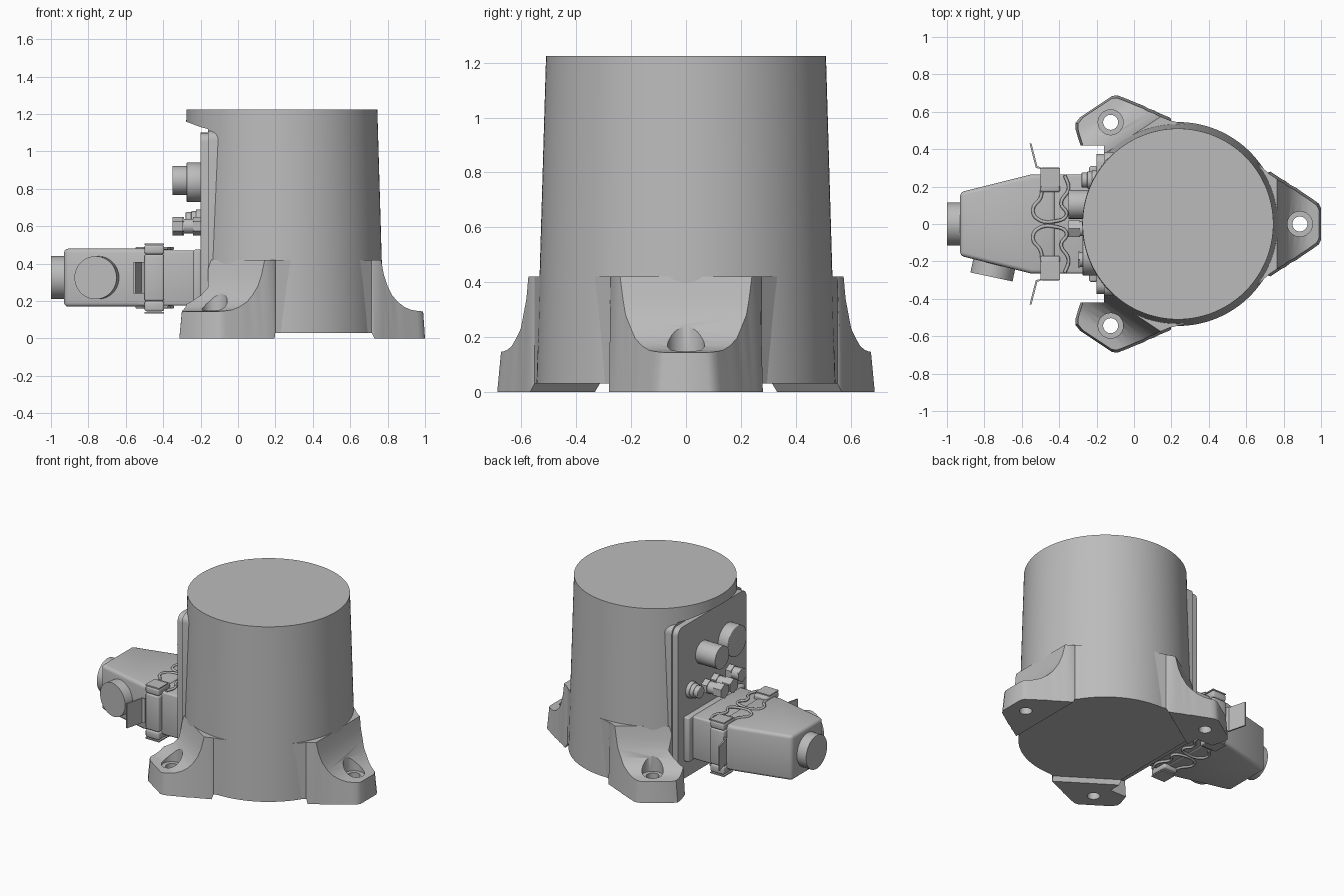
import bpy, bmesh, math
from mathutils import Vector, Matrix

if "Cube" in bpy.data.objects:
    bpy.data.objects.remove(bpy.data.objects["Cube"])

grey = bpy.data.materials.new("cast_grey")
grey.use_nodes = True
COLOUR = (0.5, 0.5, 0.5, 1)
grey.diffuse_color = COLOUR
grey.node_tree.nodes["Principled BSDF"].inputs["Base Color"].default_value = COLOUR

CX = 0.235      # axis of the round body
PLUG_Z = 0.325  # height of the plug axis


def finish(name, bm, bevel=0.0, cutters=()):
    """Turn a bmesh into an object, cut it, bevel it and shade it."""
    bmesh.ops.recalc_face_normals(bm, faces=bm.faces)
    me = bpy.data.meshes.new(name)
    bm.to_mesh(me)
    bm.free()
    me.materials.append(grey)
    ob = bpy.data.objects.new(name, me)
    bpy.context.collection.objects.link(ob)
    for c in cutters:
        m = ob.modifiers.new("cut", "BOOLEAN")
        m.operation, m.solver, m.object = "DIFFERENCE", "EXACT", c
    if bevel:
        m = ob.modifiers.new("bevel", "BEVEL")
        m.width, m.segments, m.limit_method = bevel, 3, "ANGLE"
    if ob.modifiers:
        dg = bpy.context.evaluated_depsgraph_get()
        ob.data = bpy.data.meshes.new_from_object(ob.evaluated_get(dg))
        ob.modifiers.clear()
    bpy.ops.object.select_all(action="DESELECT")
    ob.select_set(True)
    bpy.context.view_layer.objects.active = ob
    bpy.ops.object.shade_smooth_by_angle(angle=math.radians(35))
    return ob


def cyl(name, p0, p1, r, r2=None, sides=48, bevel=0.0, cutters=()):
    p0, p1 = Vector(p0), Vector(p1)
    axis = p1 - p0
    mat = Matrix.Translation((p0 + p1) / 2) @ axis.to_track_quat("Z", "Y").to_matrix().to_4x4()
    bm = bmesh.new()
    bmesh.ops.create_cone(bm, cap_ends=True, segments=sides, radius1=r,
                          radius2=r if r2 is None else r2, depth=axis.length, matrix=mat)
    return finish(name, bm, bevel, cutters)


def prism(name, outline, lo, hi, axis="z", bevel=0.0):
    """Extrude an outline along z (points are x, y) or along y (points are x, z)."""
    bm = bmesh.new()
    put = (lambda a, b, c: (a, b, c)) if axis == "z" else (lambda a, b, c: (a, c, b))
    rings = [[bm.verts.new(put(a, b, c)) for a, b in outline] for c in (lo, hi)]
    for ring in rings:
        bm.faces.new(ring)
    n = len(outline)
    for i in range(n):
        j = (i + 1) % n
        bm.faces.new((rings[0][i], rings[0][j], rings[1][j], rings[1][i]))
    return finish(name, bm, bevel)


def box(name, x, y, z, bevel=0.0):
    return prism(name, [(x[0], y[0]), (x[1], y[0]), (x[1], y[1]), (x[0], y[1])], *z, bevel=bevel)


def hide(ob):
    ob.hide_render = True
    ob.hide_set(True)
    return ob


# Cutter that flattens the panel side and leaves the lip under the top
panel_cut = prism("panel_cutter", [(-0.16, -0.1), (-0.16, 1.12), (-0.2, 1.13), (-0.28, 1.16),
                                   (-0.6, 1.18), (-0.6, -0.1)], -0.42, 0.42, "y")

# Tapered round body
cyl("body", (CX, 0, 0.03), (CX, 0, 1.225), 0.545, 0.51, sides=128, cutters=[panel_cut])

# Foot sections: distance from axis, half width, panel-side half width, top height
SECTIONS = [(0.36, 0.385, 0.385, 0.42), (0.42, 0.33, 0.33, 0.42), (0.48, 0.275, 0.26, 0.42),
            (0.485, 0.27, 0.255, 0.42), (0.53, 0.24, 0.23, 0.42), (0.545, 0.23, 0.22, 0.34),
            (0.565, 0.22, 0.215, 0.28), (0.59, 0.2, 0.2, 0.23), (0.62, 0.185, 0.195, 0.195),
            (0.655, 0.16, 0.185, 0.168), (0.69, 0.137, 0.175, 0.153), (0.72, 0.116, 0.165, 0.148),
            (0.742, 0.1, 0.15, 0.146), (0.755, 0.075, 0.11, 0.143)]


def foot(name, angle, side):
    """side 0 is symmetric; +1 or -1 is the tangent direction facing the panel."""
    mat = Matrix.Translation((CX, 0, 0)) @ Matrix.Rotation(math.radians(angle), 4, "Z")
    centre = mat @ Vector((0.652, 0, 0))
    up = Vector((0, 0, 1))
    bore = cyl(name + "_bore", centre - up * 0.1, centre + up * 0.3, 0.04)
    seat = cyl(name + "_seat", centre + up * 0.135, centre + up * 0.5, 0.067)
    bm = bmesh.new()
    rings = []
    for u, w, wide, top in SECTIONS:
        left = wide if side > 0 else w
        right = wide if side < 0 else w
        low = 0 if u > 0.482 else 0.03
        grow = 0.01 if u > 0.482 else 0
        pts = [(u + grow, -right - grow, low), (u + grow, left + grow, low),
               (u, left, top), (u, -right, top)]
        rings.append([bm.verts.new(mat @ Vector(p)) for p in pts])
    for a, b in zip(rings, rings[1:]):
        for i in range(4):
            j = (i + 1) % 4
            bm.faces.new((a[i], a[j], b[j], b[i]))
    bm.faces.new(rings[0])
    bm.faces.new(rings[-1])
    finish(name, bm, cutters=[panel_cut, bore, seat])
    hide(bore)
    hide(seat)


foot("left_foot", 0, 0)
foot("back_foot", 123.5, 1)
foot("front_foot", -123.5, -1)
hide(panel_cut)


# Panel and its housing, with rounded corners
def rounded_slab(name, x, half, z, r):
    pts = []
    for cy, cz, a0 in ((half - r, z[1] - r, 0), (r - half, z[1] - r, 90),
                       (r - half, z[0] + r, 180), (half - r, z[0] + r, 270)):
        for k in range(7):
            a = math.radians(a0 + 15 * k)
            pts.append((cy + r * math.cos(a), cz + r * math.sin(a)))
    bm = bmesh.new()
    f = bm.faces.new([bm.verts.new((x[0], *p)) for p in pts])
    ext = bmesh.ops.extrude_face_region(bm, geom=[f])
    bmesh.ops.translate(bm, vec=(x[1] - x[0], 0, 0),
                        verts=[v for v in ext["geom"] if isinstance(v, bmesh.types.BMVert)])
    return finish(name, bm)


rounded_slab("panel_housing", (-0.16, 0.02), 0.385, (0.035, 1.11), 0.05)
rounded_slab("panel_plate", (-0.2, -0.16), 0.375, (0.045, 1.1), 0.05)


# Sockets and caps on the panel: each step is (outer x, radius)
def fitting(name, y, z, steps, sides=48):
    for i, (x, r) in enumerate(steps):
        cyl(f"{name}_{i + 1}", (-0.19, y, z), (x, y, z), r, sides=sides, bevel=0.005)


fitting("large_socket", -0.17, 0.835, [(-0.275, 0.105)])
fitting("round_cap", 0.105, 0.845, [(-0.27, 0.06), (-0.35, 0.077)])
cyl("round_cap_collar", (-0.28, 0.105, 0.845), (-0.35, 0.105, 0.845), 0.077)
fitting("ringed_socket", 0.235, 0.635, [(-0.225, 0.055), (-0.25, 0.047), (-0.28, 0.04)])
for i, y in enumerate((0.075, -0.025, -0.19)):
    fitting(f"hex_cap_{i + 1}", y, 0.6, [(-0.295, 0.04)])
    cyl(f"hex_nut_{i + 1}", (-0.29, y, 0.6), (-0.35 if i < 2 else -0.3, y, 0.6), 0.05, sides=6)
    cyl(f"hex_base_{i + 1}", (-0.2, y, 0.6), (-0.24, y, 0.6), 0.05, sides=6)

# Plug: flange, base, tapered hood and two cable outlets
box("plug_flange", (-0.24, -0.195), (-0.31, 0.31), (0.165, 0.475), 0.012)
box("plug_base", (-0.54, -0.2), (-0.265, 0.265), (0.175, 0.47), 0.012)
prism("plug_hood", [(-0.93, -0.17), (-0.93, 0.17), (-0.55, 0.265), (-0.42, 0.265),
                    (-0.42, -0.265), (-0.55, -0.265)], 0.17, 0.48, bevel=0.022)
cyl("end_outlet", (-1.0, 0, PLUG_Z), (-0.9, 0, PLUG_Z), 0.115)
cyl("side_outlet", (-0.74, -0.18, PLUG_Z), (-0.762, -0.283, PLUG_Z), 0.115)

# Locking clamp around the plug, with spring wings and wire loops
box("clamp_band", (-0.5, -0.395), (-0.303, 0.303), (0.2, 0.45), 0.012)
for z0, z1, tag in ((0.45, 0.5, "upper"), (0.145, 0.2, "lower")):
    for s, end in ((1, "back"), (-1, "front")):
        box(f"{tag}_{end}_clamp_lug", (-0.5, -0.395), sorted((0.17 * s, 0.303 * s)), (z0, z1), 0.012)
        # Wire loop lying on the plug
        cu = bpy.data.curves.new(f"{tag}_{end}_wire_loop", "CURVE")
        cu.dimensions, cu.bevel_depth, cu.bevel_resolution = "3D", 0.009, 1
        path = [(-0.37, 0.26), (-0.35, 0.19), (-0.39, 0.11), (-0.36, 0.05), (-0.42, 0.015),
                (-0.52, 0.03), (-0.54, 0.08), (-0.5, 0.14), (-0.49, 0.2)]
        sp = cu.splines.new("BEZIER")
        sp.bezier_points.add(len(path) - 1)
        for p, (x, y) in zip(sp.bezier_points, path):
            p.co = (x, y * s, 0.482 if tag == "upper" else 0.168)
            p.handle_left_type = p.handle_right_type = "AUTO"
        cu.resolution_u = 5
        cu.materials.append(grey)
        bpy.context.collection.objects.link(bpy.data.objects.new(cu.name, cu))
    # Thin lever above or below the loops
    z = 0.503 if tag == "upper" else 0.137
    for s, end in ((1, "back"), (-1, "front")):
        box(f"{tag}_{end}_lever", (-0.5, -0.395), sorted((0.2 * s, 0.3 * s)), (z - 0.004, z + 0.004))
for s, end in ((1, "back"), (-1, "front")):
    prism(f"{end}_spring_wing", [(-0.5, 0.295 * s), (-0.525, 0.3 * s), (-0.558, 0.43 * s),
                                 (-0.548, 0.43 * s), (-0.517, 0.31 * s), (-0.5, 0.303 * s)],
          0.24, 0.41)
